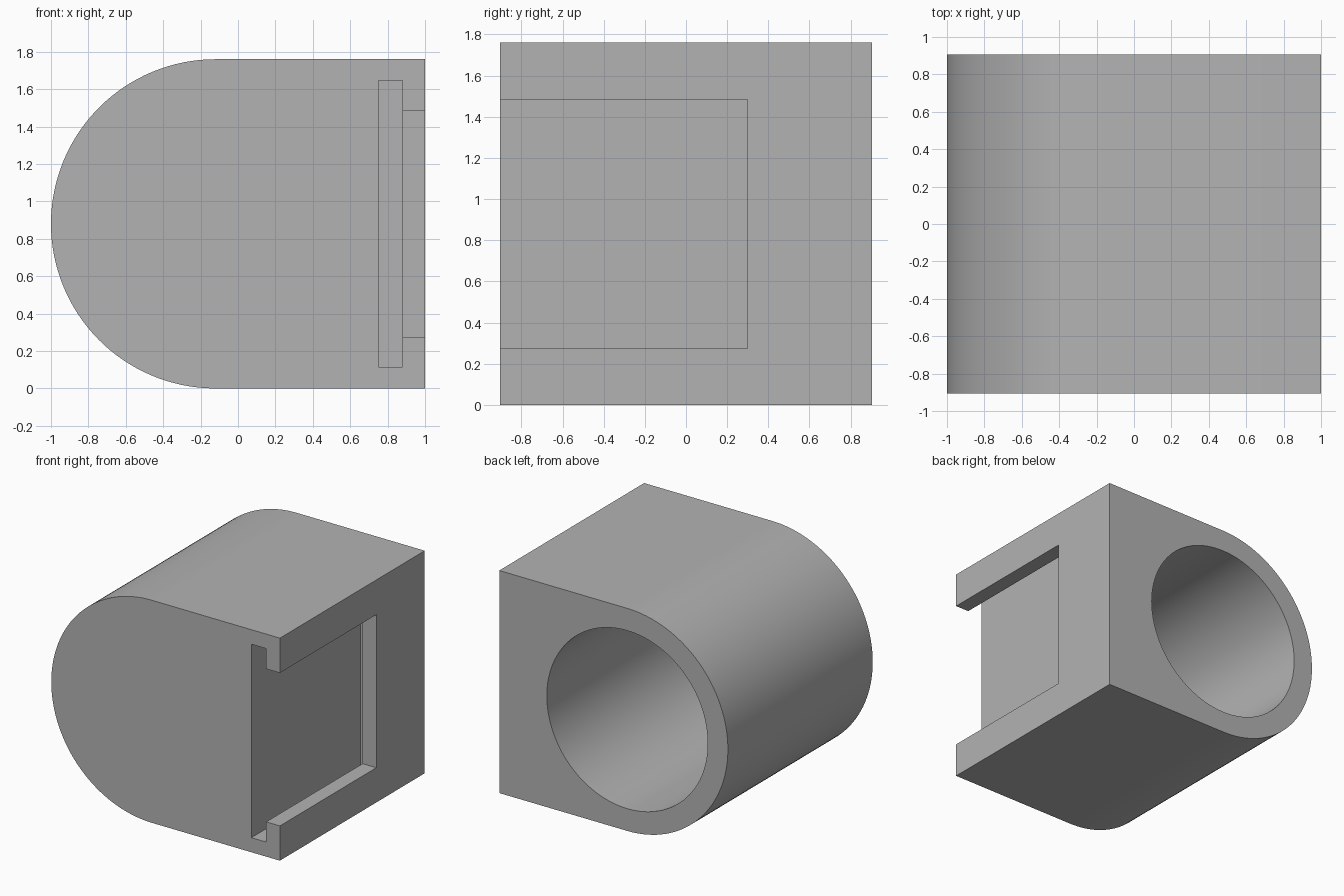
import bpy, bmesh, math
from mathutils import Vector

if "Cube" in bpy.data.objects:
    bpy.data.objects.remove(bpy.data.objects["Cube"], do_unlink=True)

R = 0.88                 # outer radius, half the height
CX = 1.0 - 1.12          # shared axis of the round side and the bore
HALF_Y = 0.905           # half the length along y
BORE_R = 0.704
WALL = 0.18              # closed front end of the bore

grey = bpy.data.materials.new("plain grey")
grey.use_nodes = True
grey.diffuse_color = (0.45, 0.45, 0.45, 1)
grey.node_tree.nodes["Principled BSDF"].inputs["Base Color"].default_value = (0.45, 0.45, 0.45, 1)


def arc(radius, start, end, steps):
    """Points on an arc about the shared axis, as (x, z)."""
    angles = [start + (end - start) * i / steps for i in range(steps + 1)]
    return [(CX + radius * math.cos(a), R + radius * math.sin(a)) for a in angles]


def extrude_y(name, profile, y0, y1):
    """Prism from an (x, z) profile, running from y0 to y1."""
    bm = bmesh.new()
    face = bm.faces.new([bm.verts.new((x, y0, z)) for x, z in profile])
    side = bmesh.ops.extrude_face_region(bm, geom=[face])["geom"]
    moved = [v for v in side if isinstance(v, bmesh.types.BMVert)]
    bmesh.ops.translate(bm, vec=Vector((0, y1 - y0, 0)), verts=moved)
    bmesh.ops.recalc_face_normals(bm, faces=bm.faces)
    mesh = bpy.data.meshes.new(name)
    bm.to_mesh(mesh)
    bm.free()
    mesh.materials.append(grey)
    obj = bpy.data.objects.new(name, mesh)
    bpy.context.collection.objects.link(obj)
    return obj


def box_profile(x0, x1, half_z):
    return [(x0, R - half_z), (x1, R - half_z), (x1, R + half_z), (x0, R + half_z)]


# Body: square block with one fully rounded side
body = extrude_y("body", [(1, 0), (1, 2 * R)] + arc(R, math.pi / 2, 3 * math.pi / 2, 64),
                 -HALF_Y, HALF_Y)

# Cutters: blind bore from the back, undercut slot open at the front
cutters = [
    extrude_y("bore_cutter", arc(BORE_R, 0, 2 * math.pi, 128)[:-1], -HALF_Y + WALL, HALF_Y + 0.1),
    extrude_y("slot_undercut_cutter", box_profile(0.75, 0.88, 0.765), -HALF_Y - 0.1, 0.46),
    extrude_y("slot_opening_cutter", box_profile(0.81, 1.1, 0.605), -HALF_Y - 0.1, 0.30),
]

bpy.ops.object.select_all(action="DESELECT")
body.select_set(True)
bpy.context.view_layer.objects.active = body
for cutter in cutters:
    cutter.hide_render = True
    mod = body.modifiers.new(cutter.name, "BOOLEAN")
    mod.operation = "DIFFERENCE"
    mod.solver = "EXACT"
    mod.object = cutter
    bpy.ops.object.modifier_apply(modifier=mod.name)
    bpy.data.objects.remove(cutter, do_unlink=True)

bpy.ops.object.shade_smooth_by_angle(angle=math.radians(30))
